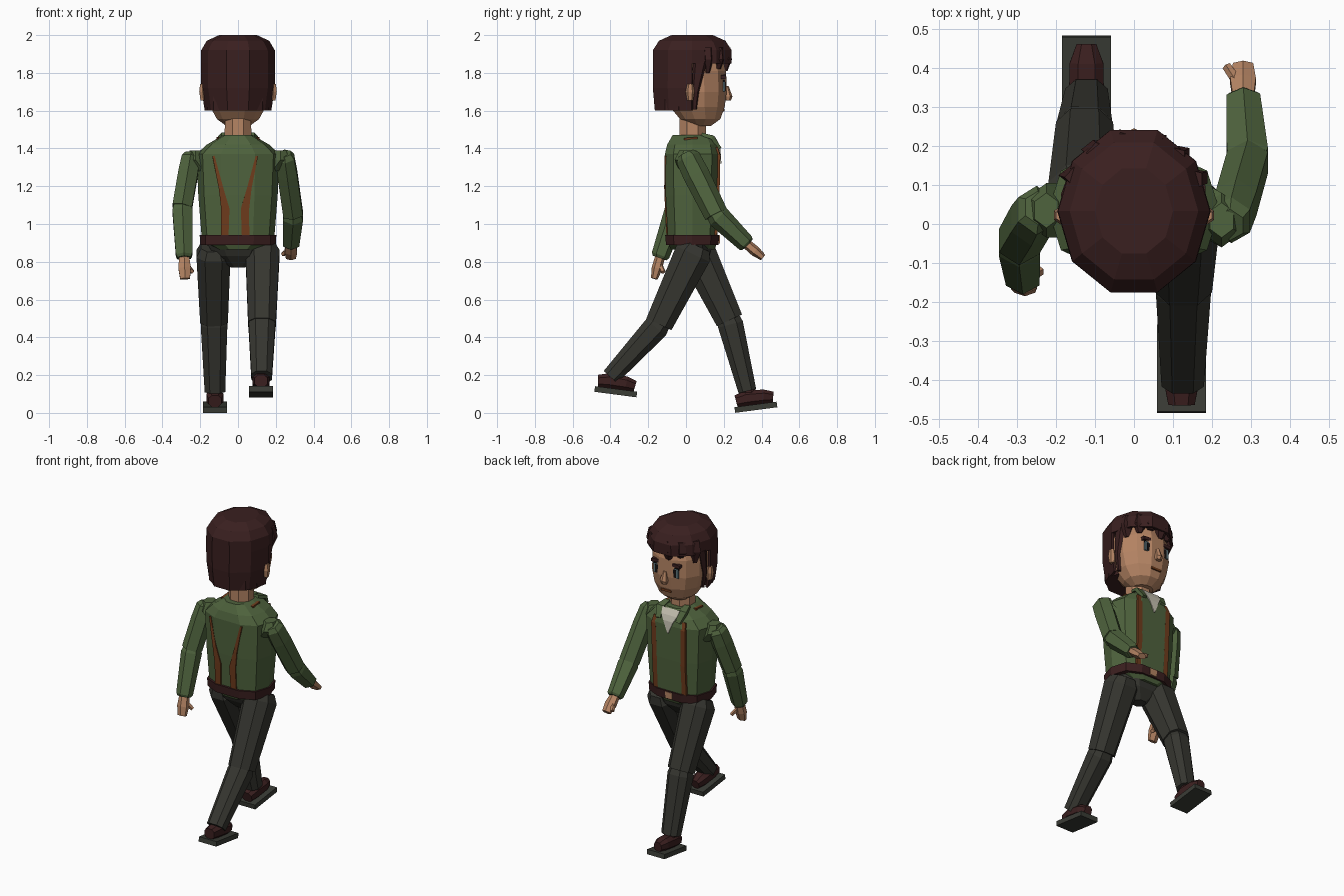
import bpy, bmesh, math
from mathutils import Vector, Matrix
from mathutils.bvhtree import BVHTree

if "Cube" in bpy.data.objects:
    bpy.data.objects.remove(bpy.data.objects["Cube"])


def material(name, *rgb):
    m = bpy.data.materials.new(name)
    m.use_nodes = True
    m.diffuse_color = (*rgb, 1)
    m.node_tree.nodes["Principled BSDF"].inputs["Base Color"].default_value = (*rgb, 1)
    return m


HAIR = material("dark brown hair", .042, .014, .014)
SKIN = material("skin", .46, .23, .125)
SHIRT = material("green shirt", .078, .125, .047)
PANTS = material("charcoal trousers", .036, .036, .029)
STRAP = material("brown strap", .16, .045, .012)
LEATHER = material("dark leather", .044, .014, .014)
SOLE = material("grey sole", .042, .045, .036)
WHITE = material("off white", .57, .54, .45)
EYE = material("grey blue eye", .12, .19, .21)
BLACK = material("near black", .008, .006, .006)


def finish(bm, name, mat):
    mesh = bpy.data.meshes.new(name)
    bm.to_mesh(mesh)
    tree = BVHTree.FromBMesh(bm)
    bm.free()
    mesh.materials.append(mat)
    ob = bpy.data.objects.new(name, mesh)
    bpy.context.collection.objects.link(ob)
    return ob, tree


def loft(name, mat, rings, n=8, e=1.0, half=True, level=False, base=True,
         matrix=Matrix(), drop=None):
    """Skin rings of (x, y, z, half width, half depth) with end caps."""
    bm = bmesh.new()
    pts = [Vector(r[:3]) for r in rings]
    loops = []
    for i, (x, y, z, a, b) in enumerate(rings):
        t = pts[min(i + 1, len(pts) - 1)] - pts[max(i - 1, 0)]
        t = Vector((0, 0, 1)) if level else t.normalized()
        u = (Vector((1, 0, 0)) - t * t.x).normalized()
        v = t.cross(u)
        loop = []
        for k in range(n):
            ang = math.tau * (k + (0.5 if half else 0)) / n
            c, s = math.cos(ang), math.sin(ang)
            c = math.copysign(abs(c) ** e, c)
            s = math.copysign(abs(s) ** e, s)
            loop.append(bm.verts.new(matrix @ (pts[i] + u * a * c + v * b * s)))
        loops.append(loop)
    for lo, hi in zip(loops, loops[1:]):
        for k in range(n):
            j = (k + 1) % n
            bm.faces.new((lo[k], lo[j], hi[j], hi[k]))
    if base:
        bm.faces.new(loops[0][::-1])
    bm.faces.new(loops[-1])
    if drop:
        gone = [f for f in bm.faces if drop(f.calc_center_median())]
        bmesh.ops.delete(bm, geom=gone, context='FACES')
    return finish(bm, name, mat)


def box(name, mat, size, matrix):
    bm = bmesh.new()
    bmesh.ops.create_cube(bm, size=1, matrix=matrix @ Matrix.Diagonal((*size, 1)))
    return finish(bm, name, mat)


def hit(tree, x, z, side=1):
    p, normal, _, _ = tree.ray_cast(Vector((x, 2 * side, z)), Vector((0, -side, 0)))
    return p, normal


def plate(name, mat, tree, x, z, size, out=0.0, roll=0.0):
    p, normal = hit(tree, x, z)
    rot = normal.to_track_quat('Y', 'Z').to_matrix().to_4x4()
    m = Matrix.Translation(p + normal * out) @ rot @ Matrix.Rotation(roll, 4, 'Y')
    return box(name, mat, size, m)


def ribbon(name, mat, tree, path, side, thick=.007):
    rings = []
    for x, z, w in path:
        p, normal = hit(tree, x, z, side)
        rings.append((*(p + normal * .003), w, thick))
    loft(name, mat, rings, n=4, e=.01)


# Torso, belt and pelvis
_, torso = loft("shirt_torso", SHIRT, [
    (0, .035, .865, .11, .12), (0, .035, .9, .19, .135), (0, .035, 1.15, .21, .148),
    (0, .035, 1.37, .22, .152), (0, .035, 1.42, .165, .14), (0, .035, 1.47, .08, .11)],
    n=10, e=.75, half=False, level=True)
_, belt = loft("belt", LEATHER, [(0, .033, .89, .2, .144), (0, .033, .943, .203, .149)],
               n=10, e=.75, half=False, level=True)
plate("belt_buckle", SKIN, belt, 0, .917, (.05, .012, .042), .003)
loft("trouser_seat", PANTS, [
    (0, .045, .77, .04, .04), (0, .04, .83, .13, .09), (0, .035, .895, .175, .115)],
    n=8, e=.8, level=True)

# Shirt front, collar and braces
ribbon("undershirt_front", WHITE, torso,
       [(0, 1.463, .062), (0, 1.428, .055), (0, 1.395, .035), (0, 1.32, .003)], 1)
for s, tag in ((1, "left"), (-1, "right")):
    loft(tag + "_collar_flap", SHIRT, [
        (s * .07, .085, 1.475, .025, .012), (s * .08, .14, 1.458, .035, .016),
        (s * .07, .178, 1.40, .022, .014)], n=4)
    ribbon(tag + "_front_brace", STRAP, torso,
           [(s * .1, .94, .017), (s * .1, 1.13, .017), (s * .105, 1.36, .016),
            (s * .1, 1.405, .012)], 1)
    d = -.015
    ribbon(tag + "_back_brace", STRAP, torso,
           [(s * .055 + d, .94, .02), (s * .052 + d, 1.08, .022),
            (s * .075 + d, 1.19, .012), (s * .115 + d, 1.36, .006)], -1)
    loft(tag + "_brace_top", STRAP, [
        (s * .105, -.01, 1.45, .012, .008), (s * .105, .06, 1.455, .012, .008)], n=4)


# Arms: shoulder, elbow, wrist, fingertip and thumb tip
def arm(tag, shoulder, elbow, wrist, tip, thumb):
    S, E, W, T, H = map(Vector, (shoulder, elbow, wrist, tip, thumb))
    mid = S.lerp(E, .3)
    loft(tag + "_upper_sleeve", SHIRT, [
        (*(S - (E - S) * .08), .038, .045), (*S, .055, .066),
        (*mid, .06, .07), (*E, .06, .064)], n=6)
    loft(tag + "_lower_sleeve", SHIRT, [
        (*(E + (S - E) * .06), .05, .05), (*E.lerp(W, .08), .061, .062),
        (*E.lerp(W, .95), .05, .048), (*W, .04, .038)], n=6)
    loft(tag + "_hand", SKIN, [
        (*W.lerp(E, .05), .03, .026), (*W.lerp(T, .5), .038, .028),
        (*T, .03, .018)], n=6)
    loft(tag + "_thumb", SKIN, [
        (*W.lerp(T, .2), .014, .015), (*H, .012, .013)], n=5)
    # Shoulder cap joining sleeve to torso
    inner = Vector((S.x * .72, .035, S.z - .01))
    loft(tag + "_shoulder_cap", SHIRT, [
        (inner.x, inner.y, 1.28, .04, .07), (S.x * .9, S.y, 1.34, .055, .07),
        (S.x * .9, S.y, 1.39, .035, .045)], n=6, level=True)


arm("left", (.25, .01, 1.35), (.292, .16, 1.05), (.28, .325, .89),
    (.28, .408, .822), (.238, .405, .84))
arm("right", (-.25, .035, 1.35), (-.295, -.045, 1.09), (-.285, -.14, .82),
    (-.28, -.168, .71), (-.24, -.12, .745))


# Legs and shoes
def leg(tag, hip, knee, ankle, foot, tilt):
    P, K, A = map(Vector, (hip, knee, ankle))
    loft(tag + "_thigh", PANTS, [
        (*(P + (P - K) * .04), .07, .08), (*P.lerp(K, .07), .096, .104),
        (*K, .078, .078)], n=8, e=.8)
    loft(tag + "_shin", PANTS, [
        (*(K + (P - K) * .06), .062, .062), (*K.lerp(A, .06), .075, .072),
        (*A, .058, .051)], n=8, e=.8)
    m = Matrix.Translation(foot) @ Matrix.Rotation(tilt, 4, 'X')
    box(tag + "_sole", SOLE, (.125, .225, .03), m)
    loft(tag + "_shoe", LEATHER, [
        (0, -.1, .045, .036, .034), (0, -.04, .053, .048, .044),
        (0, .05, .05, .046, .04), (0, .098, .042, .027, .03)],
        n=8, e=.8, matrix=m)
    up = Vector(foot).lerp(A, .4)
    loft(tag + "_ankle", LEATHER, [(*up, .038, .042), (*A.lerp(K, .06), .038, .04)], n=8)


leg("left", (.13, .05, .87), (.127, -.143, .47), (.125, -.4, .19),
    (.122, -.372, .112), -.13)
leg("right", (-.13, .05, .87), (-.127, .23, .49), (-.122, .325, .115),
    (-.122, .37, .03), .13)

# Neck and head
loft("neck", SKIN, [(0, .035, 1.44, .077, .077), (0, .035, 1.56, .075, .075)], n=8)
_, head = loft("head", SKIN, [
    (0, .075, 1.52, .065, .06), (0, .075, 1.555, .115, .11), (0, .06, 1.62, .152, .15),
    (0, .055, 1.70, .17, .166), (0, .05, 1.81, .17, .168), (0, .045, 1.91, .14, .14)],
    n=12, level=True)

# Face
for s, tag in ((1, "left"), (-1, "right")):
    plate(tag + "_eye", EYE, head, s * .067, 1.73, (.042, .009, .058), .003)
    plate(tag + "_pupil", BLACK, head, s * .063, 1.728, (.02, .009, .05), .006)
    plate(tag + "_lash", BLACK, head, s * .067, 1.758, (.046, .009, .01), .007)
    plate(tag + "_eyebrow", HAIR, head, s * .07, 1.78, (.062, .024, .02), .01, s * .1)
    loft(tag + "_ear", SKIN, [
        (s * .183, .022, 1.655, .018, .016), (s * .187, .022, 1.70, .021, .024),
        (s * .187, .022, 1.74, .016, .016)], n=6, level=True)
loft("nose", SKIN, [(0, .222, 1.655, .02, .016), (0, .222, 1.675, .026, .024),
                    (0, .212, 1.73, .013, .014)], n=6, level=True)
plate("mouth", STRAP, head, 0, 1.603, (.07, .012, .014), .003)

# Hair shell, open over the face
shell, _ = loft("hair_shell", HAIR, [
    (0, .03, 1.60, .176, .205), (0, .03, 1.72, .195, .216), (0, .033, 1.85, .197, .219),
    (0, .033, 1.92, .195, .219), (0, .033, 1.97, .165, .185), (0, .033, 2.0, .1, .115)],
    n=10, half=False, level=True, base=False,
    drop=lambda c: c.y > .06 and c.z < 1.84)
mod = shell.modifiers.new("Thickness", 'SOLIDIFY')
mod.thickness = .015
loft("hair_nape", HAIR, [(0, -.04, 1.60, .16, .12), (0, -.035, 1.85, .17, .13)],
     n=10, half=False, level=True)

# Fringe locks, and side locks before the ears
for i, (deg, low) in enumerate(((28, 1.80), (52, 1.82), (74, 1.85), (98, 1.81),
                                (122, 1.83), (150, 1.79))):
    c, s = math.cos(math.radians(deg)), math.sin(math.radians(deg))
    loft("fringe_lock_%d" % (i + 1), HAIR, [
        (.165 * c, .03 + .18 * s, 1.935, .035, .028),
        (.172 * c, .03 + .19 * s, 1.87, .045, .026),
        (.165 * c, .03 + .178 * s, low, .018, .014)], n=5, level=True)
for s, tag in ((1, "left"), (-1, "right")):
    loft(tag + "_side_lock", HAIR, [
        (s * .15, .045, 1.605, .012, .012), (s * .168, .05, 1.70, .014, .02),
        (s * .168, .075, 1.86, .02, .04)], n=5, level=True)
